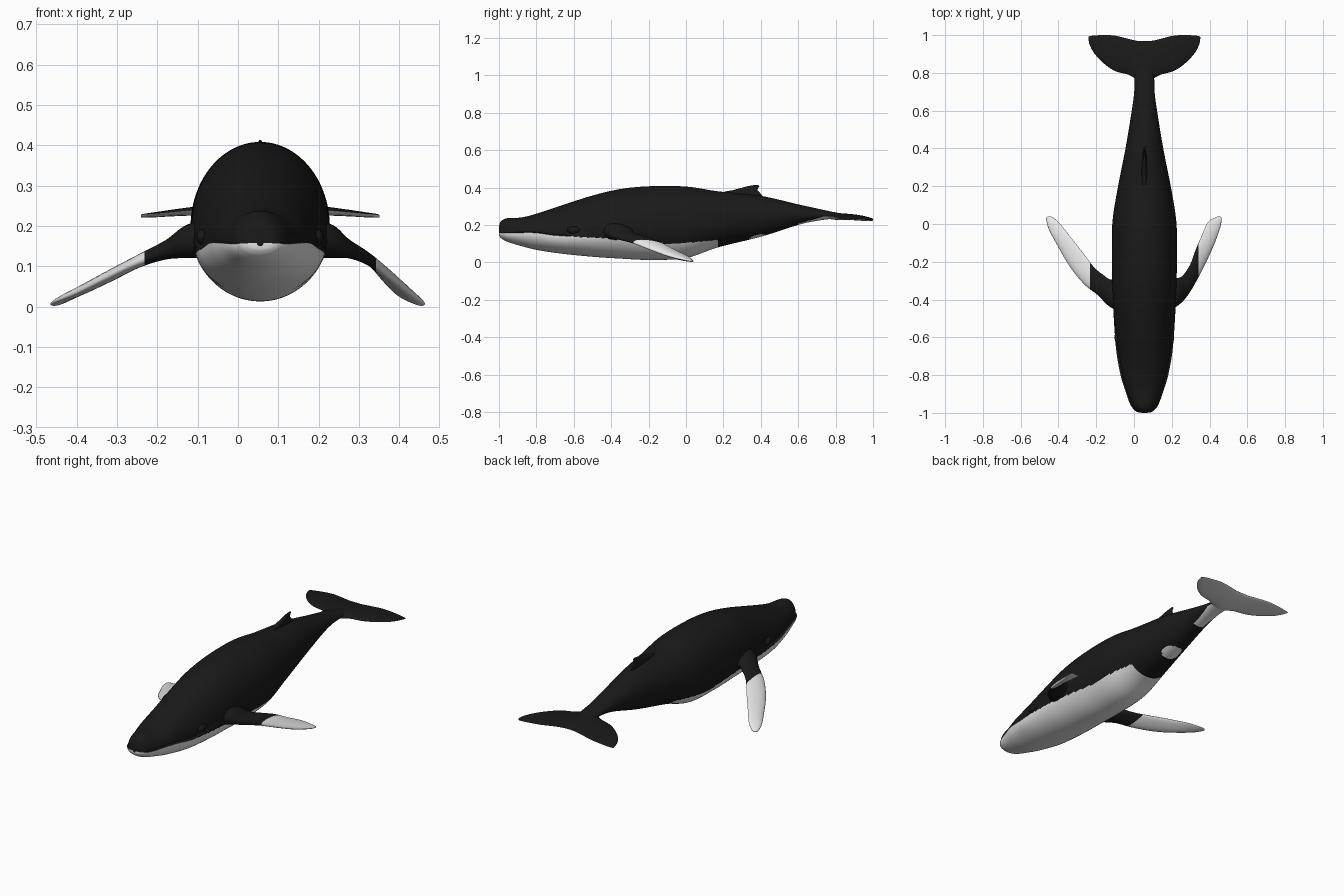
import bpy, bmesh, math
from mathutils import Vector

if "Cube" in bpy.data.objects:
    bpy.data.objects.remove(bpy.data.objects["Cube"])

CX = 0.055  # centre line of the body


def material(name, v):
    m = bpy.data.materials.new(name)
    m.diffuse_color = (v, v, v, 1)
    m.use_nodes = True
    m.node_tree.nodes["Principled BSDF"].inputs["Base Color"].default_value = m.diffuse_color
    return m


BLACK = material("whale black", 0.01)
WHITE = material("belly white", 0.85)


def spline(rows, steps):
    """Catmull-Rom through rows of numbers."""
    out = []
    n = len(rows)
    for i in range(n - 1):
        a, b, c, d = rows[max(i - 1, 0)], rows[i], rows[i + 1], rows[min(i + 2, n - 1)]
        for k in range(steps):
            t = k / steps
            out.append([0.5 * (2 * q + (r - p) * t + (2 * p - 5 * q + 4 * r - s) * t * t
                               + (3 * q - p - 3 * r + s) * t ** 3)
                        for p, q, r, s in zip(a, b, c, d)])
    out.append(list(rows[-1]))
    return out


def loft(name, rings, mats, rule, cut=None):
    """Skin closed rings, cap the ends, colour faces by rule(centre, normal)."""
    bm = bmesh.new()
    vr = [[bm.verts.new(p) for p in ring] for ring in rings]
    n = len(rings[0])
    for a, b in zip(vr, vr[1:]):
        for i in range(n):
            j = (i + 1) % n
            bm.faces.new((a[i], a[j], b[j], b[i]))
    bm.faces.new(vr[0])
    bm.faces.new(vr[-1])
    if cut:
        bmesh.ops.bisect_plane(bm, geom=bm.verts[:] + bm.edges[:] + bm.faces[:],
                               plane_co=cut, plane_no=(1, 0, 0))
    bmesh.ops.recalc_face_normals(bm, faces=bm.faces)
    for f in bm.faces:
        f.material_index = rule(f.calc_center_median(), f.normal)
    me = bpy.data.meshes.new(name)
    bm.to_mesh(me)
    bm.free()
    for m in mats:
        me.materials.append(m)
    ob = bpy.data.objects.new(name, me)
    bpy.context.collection.objects.link(ob)
    smooth(ob)
    return ob


def smooth(ob):
    bpy.ops.object.select_all(action='DESELECT')
    ob.select_set(True)
    bpy.context.view_layer.objects.active = ob
    bpy.ops.object.shade_smooth_by_angle(angle=math.radians(50))


def foil(name, rows, axis, mats, rule, cut=None, n=28):
    """Fin from rows of (lead xyz, trail xyz, thickness)."""
    rings = []
    for r in spline(rows, 8):
        lead, trail, th = Vector(r[:3]), Vector(r[3:6]), r[6]
        ring = []
        for k in range(n):
            a = 2 * math.pi * k / n
            s = (1 - math.cos(a)) / 2
            ring.append(lead.lerp(trail, s) + Vector(axis) * (th / 2 * math.sin(a) * (1.2 - 0.45 * s)))
        rings.append(ring)
    return loft(name, rings, mats, rule, cut)


# Body stations: y, half width, height of widest point, top, bottom
BODY = [(-1.0, .008, .158, .178, .15), (-.996, .036, .157, .208, .138),
        (-.982, .056, .156, .226, .124),
        (-.95, .077, .156, .237, .108), (-.88, .102, .158, .24, .087),
        (-.8, .126, .157, .26, .067), (-.67, .149, .142, .303, .047),
        (-.5, .162, .155, .357, .03), (-.35, .169, .18, .392, .02),
        (-.19, .172, .195, .407, .013), (0, .17, .2, .405, .023),
        (.17, .145, .215, .38, .08), (.4, .1, .243, .355, .137),
        (.6, .067, .255, .31, .2), (.7, .054, .255, .288, .222),
        (.8, .05, .25, .267, .234), (.9, .03, .243, .252, .234),
        (.95, .01, .24, .244, .236)]
ROWS = spline(BODY, 22)


def ramp(y, pts):
    for (a, p), (b, q) in zip(pts, pts[1:]):
        if y <= b:
            return p + (q - p) * (y - a) / (b - a)
    return pts[-1][1]


def body_colour(c, n):
    y, z = c.y, c.z
    if y < .17:     # lower jaw and belly
        line = [(-1.01, .158), (-.95, .156), (-.88, .158), (-.8, .157), (-.67, .141),
                (-.4, .127), (-.07, .097), (.17, .12)]
        return int(z < ramp(y, line))
    if .33 < y < .45:  # belly patch, rounded
        return int(z < .106 + .14 * (y - .33) + .035 * math.sqrt(1 - ((y - .39) / .06) ** 2))
    if .6 < y:         # tail stock patch
        return int(z < min(.207 + .28 * (y - .6), .246))
    return 0


rings = []
for y, w, mid, top, bot in ROWS:
    lip = ramp(y, [(-1.1, .9), (-.68, .92), (-.42, 1), (2, 1)])  # upper jaw sits inside lower lip
    ring = []
    for k in range(144):
        a = 2 * math.pi * k / 144
        c, s = math.cos(a), math.sin(a)
        upper = s > 1e-6
        x = w * c * (lip if upper else 1)
        ring.append((CX + x, y, mid + (top - mid if upper else mid - bot) * s))
    rings.append(ring)
loft("body", rings, [BLACK, WHITE], body_colour)

# Eye bumps
for side in (-1, 1):
    bpy.ops.mesh.primitive_uv_sphere_add(segments=24, ring_count=12, radius=1,
                                         location=(CX + side * .14, -.6, .172))
    eye = bpy.context.object
    eye.name = "eye_bump"
    eye.scale = (.018, .035, .02)
    eye.data.materials.append(BLACK)
    smooth(eye)

# Flippers: lead x, y, trail x, y, height, thickness, pitch (the two are posed differently)
LEFT = [(-.03, -.47, -.03, -.27, .17, .1, 0), (-.125, -.44, -.115, -.295, .163, .085, 0),
        (-.19, -.378, -.165, -.268, .142, .048, .006), (-.265, -.318, -.215, -.225, .116, .034, .012),
        (-.34, -.225, -.272, -.15, .082, .032, .015), (-.402, -.12, -.335, -.07, .05, .027, .014),
        (-.45, -.03, -.39, 0, .024, .02, .008), (-.465, .025, -.43, .035, .009, .012, .002),
        (-.46, .038, -.45, .041, .006, .005, 0)]
RIGHT = [(.14, -.48, .14, -.27, .17, .1, 0), (.228, -.435, .23, -.285, .163, .085, 0),
         (.283, -.38, .262, -.268, .145, .048, .006), (.337, -.29, .298, -.213, .122, .034, .012),
         (.383, -.2, .327, -.135, .09, .033, .015), (.426, -.105, .357, -.065, .054, .029, .014),
         (.456, -.02, .392, .01, .024, .02, .008), (.464, .025, .432, .035, .009, .012, .002),
         (.458, .038, .448, .041, .006, .005, 0)]
for name, rows, side in (("left_flipper", LEFT, -1), ("right_flipper", RIGHT, 1)):
    foil(name, [(a, b, z - p, c, d, z + p, t) for a, b, c, d, z, t, p in rows], (0, 0, 1),
         [BLACK, WHITE], lambda c, n: int(abs(c.x - CX) > .287),
         cut=(CX + side * .287, 0, 0))

# Tail flukes: offset, lead y, trail y, height, thickness; mirrored about the centre line
FLUKE = [(0, .74, .968, .246, .036), (.04, .765, .97, .245, .034), (.085, .79, .98, .244, .028),
         (.155, .81, .997, .24, .022), (.215, .85, 1.0, .235, .016),
         (.265, .903, .998, .23, .011), (.29, .95, .994, .228, .007),
         (.296, .98, .99, .227, .003)]
both = [(-u, l, t, z, h) for u, l, t, z, h in FLUKE[:0:-1]] + FLUKE
foil("tail_flukes", [(CX + u, l, z, CX + u, t, z - .006, h) for u, l, t, z, h in both],
     (0, 0, 1), [BLACK, WHITE], lambda c, n: int(n.z < -.1))

# Dorsal fin: height, lead y, trail y, thickness
DORSAL = [(.33, .12, .43, .04), (.372, .19, .395, .028), (.386, .25, .383, .022),
          (.398, .295, .386, .016), (.407, .33, .392, .011), (.413, .362, .388, .005)]
foil("dorsal_fin", [(CX, l, z, CX, t, z, h) for z, l, t, h in DORSAL],
     (1, 0, 0), [BLACK], lambda c, n: 0)
